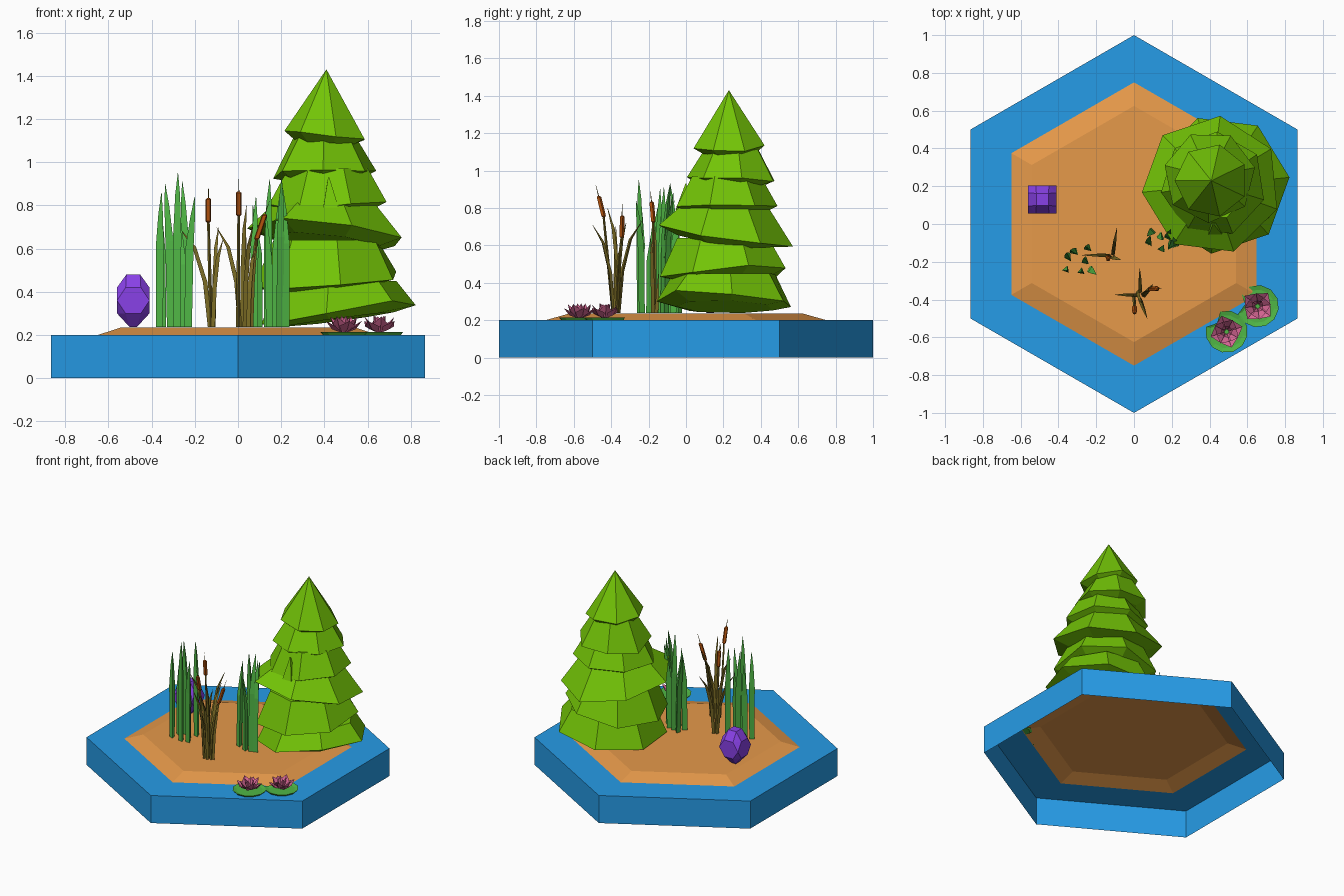
import bpy, bmesh, random
from math import sin, cos, pi
from mathutils import Vector

random.seed(4)
if "Cube" in bpy.data.objects:
    bpy.data.objects.remove(bpy.data.objects["Cube"])


def material(name, r, g, b):
    m = bpy.data.materials.new(name)
    m.use_nodes = True
    m.diffuse_color = (r, g, b, 1)
    m.node_tree.nodes["Principled BSDF"].inputs["Base Color"].default_value = (r, g, b, 1)
    return m


BLUE = material("water blue", .02, .34, .82)
SAND = material("sand", .79, .32, .068)
PINE = material("pine green", .17, .55, .002)
REED = material("reed green", .08, .47, .06)
PURPLE = material("gem purple", .25, .053, .8)
OLIVE = material("stem olive", .2, .15, .018)
BROWN = material("cattail brown", .45, .085, .004)
PINK = material("petal pink", .7, .14, .31)


def finish(name, bm, mat, closed=True):
    if closed:
        bmesh.ops.recalc_face_normals(bm, faces=bm.faces)
    me = bpy.data.meshes.new(name)
    bm.to_mesh(me)
    bm.free()
    me.materials.append(mat)
    ob = bpy.data.objects.new(name, me)
    bpy.context.collection.objects.link(ob)


def ring(r, z, n, cx=0, cy=0, turn=0.0):
    return [Vector((cx + r * cos(turn + 2 * pi * i / n),
                    cy + r * sin(turn + 2 * pi * i / n), z)) for i in range(n)]


def loft(bm, rings, bottom=False, top=False):
    """Skin a stack of equal rings, ordered from bottom to top."""
    vs = [[bm.verts.new(p) for p in r] for r in rings]
    n = len(vs[0])
    for a, b in zip(vs, vs[1:]):
        for i in range(n):
            j = (i + 1) % n
            bm.faces.new((a[i], a[j], b[j], b[i]))
    if bottom:
        bm.faces.new(vs[0][::-1])
    if top:
        bm.faces.new(vs[-1])


# Hexagonal base, open underneath
bm = bmesh.new()
loft(bm, [ring(1, 0, 6, turn=pi / 6), ring(1, .2, 6, turn=pi / 6), ring(.75, .2, 6, turn=pi / 6)])
finish("base", bm, BLUE, False)

# Sand island with a sloped shore
bm = bmesh.new()
loft(bm, [ring(.75, .2, 6, turn=pi / 6), ring(.625, .235, 6, turn=pi / 6)], top=True)
finish("sand_island", bm, SAND, False)

# Fir tiers: centre x, y, rim z, rim radius, top z, top radius, tilt along x, tilt along y, turn
tiers = [
    (.455, .21, .30, .37, .45, .28, .05, -.01, .1),
    (.415, .20, .45, .345, .64, .25, .03, .01, .4),
    (.41, .205, .66, .37, .83, .22, -.04, -.05, pi + .1),
    (.42, .21, .80, .28, .97, .19, .01, 0, .6),
    (.40, .25, .95, .245, 1.13, .14, .01, 0, .2),
    (.41, .23, 1.12, .195, 1.43, .001, -.01, 0, .45),
]
for cx, cy, z, r, zt, rt, tx, ty, turn in tiers:
    rim = ring(r, z, 7, cx, cy, turn)
    under = ring(r * .72, z - .03, 7, cx, cy, turn)
    for p in rim + under:
        p.z = max(.238, p.z + tx * (p.x - cx) / r + ty * (p.y - cy) / r)
    for p in rim:
        p.z = max(.25, p.z + random.uniform(-.02, .02))
    bm = bmesh.new()
    loft(bm, [under, rim, ring(rt, zt, 7, cx, cy, turn)], True, True)
    bmesh.ops.remove_doubles(bm, verts=bm.verts, dist=.003)
    finish("fir_tier", bm, PINE)

# Small upright tuft on the front of the fir
bm = bmesh.new()
loft(bm, [ring(.05, .79, 4, .43, -.02, .8), ring(.004, .93, 4, .42, .0, .8)], True, True)
finish("fir_tuft", bm, PINE)

# Faceted gem: hull of a waist square, side panels and small caps
bm = bmesh.new()
centre, root2 = (-.485, .13), 2 ** .5
for p in ring(.075 * root2, .36, 4, *centre, pi / 4):
    bm.verts.new(p)
for w, z in ((.018, .238), (.032, .48)):
    for p in ring(w * root2, z, 4, *centre, pi / 4):
        bm.verts.new(p)
for z in (.3, .42):
    for s in (-1, 1):
        for t in (-.035, .035):
            bm.verts.new((centre[0] + s * .075, centre[1] + t, z))
            bm.verts.new((centre[0] + t, centre[1] + s * .075, z))
bmesh.ops.convex_hull(bm, input=bm.verts)
bmesh.ops.dissolve_limit(bm, angle_limit=.02, verts=bm.verts, edges=bm.edges)
finish("gem", bm, PURPLE)


def stalk(name, points, widths, mat, n=3, turn=0.0):
    """Tapered stalk through a few points."""
    bm = bmesh.new()
    loft(bm, [ring(w, p[2], n, p[0], p[1], turn) for p, w in zip(points, widths)], True, True)
    finish(name, bm, mat)


# Two clumps of green reeds, broad side forward: root x, root y, tip height
clumps = [
    (-.36, -.24, .86), (-.345, -.18, .80), (-.31, -.15, .90), (-.28, -.25, .95),
    (-.23, -.24, .84), (-.24, -.13, .91), (-.255, -.20, .72),
    (.08, -.10, .84), (.095, -.04, .80), (.14, -.06, .92), (.15, -.13, .76),
    (.19, -.12, .93), (.18, -.07, .85), (.22, -.11, .88),
]
for x, y, h in clumps:
    dx, dy = random.uniform(-.02, .02), random.uniform(-.03, .03)
    mid = .238 + (h - .238) * .6
    stalk("reed_blade", [(x, y, .238), (x + dx * .3, y + dy * .3, mid),
                         (x + dx, y + dy, h - .1), (x + dx * 1.5, y + dy * 1.5, h)],
          (.02, .022, .013, .001), REED, 3, pi / 2 + random.uniform(-.5, .5))

# Cattails: root, head bottom, head top
cattails = [
    ((.0, -.39, .238), (.003, -.44, .75), (.003, -.468, .865)),
    ((.045, -.37, .238), (.085, -.345, .64), (.125, -.342, .76)),
    ((-.125, -.17, .238), (-.137, -.175, .72), (-.137, -.185, .835)),
]
for root, low, high in cattails:
    a, b, c = Vector(root), Vector(low), Vector(high)
    stalk("cattail_stem", [a, a.lerp(b, .5), b], (.009, .008, .006), OLIVE, 4)
    stalk("cattail_head", [b, b.lerp(c, .06), b.lerp(c, .94), c],
          (.006, .0135, .0135, .005), BROWN, 5, -pi / 2 + pi / 5)
    stalk("cattail_tip", [c, c + (c - b) * .5], (.003, .001), OLIVE)

# Long olive leaves bending outward: root x, y and tip x, y, z
leaves = [
    (.01, -.38, -.10, -.375, .70), (.03, -.36, .03, -.235, .73), (.03, -.39, .07, -.50, .71),
    (.06, -.37, .10, -.32, .72), (.02, -.36, .04, -.42, .80), (.05, -.38, .085, -.34, .62),
    (-.13, -.17, -.275, -.165, .70), (-.11, -.16, -.09, -.02, .70), (-.115, -.18, -.07, -.19, .64),
]
for x, y, u, v, h in leaves:
    path = [(x + (u - x) * t, y + (v - y) * t, .238 + (h - .238) * z)
            for t, z in ((0, 0), (.15, .45), (.5, .8), (1, 1))]
    stalk("cattail_leaf", path, (.011, .012, .01, .001), OLIVE, 3,
          pi / 2 + random.uniform(-.6, .6))


def petal(bm, o, a, length, width, rise):
    """Broad pointed petal folded along its middle."""
    d, side, up = Vector((cos(a), sin(a), 0)), Vector((-sin(a), cos(a), 0)), Vector((0, 0, 1))
    root = bm.verts.new(o + d * .01)
    tip = bm.verts.new(o + d * length + up * rise)
    mid = bm.verts.new(o + d * length * .65 + up * rise * .3)
    for s in (-1, 1):
        edge = bm.verts.new(o + d * length * .6 + side * width * s + up * rise * .55)
        quad = (root, mid, tip, edge)
        bm.faces.new(quad if s < 0 else quad[::-1])


# Water lilies on notched pads with a raised lip
for cx, cy, turn in ((.49, -.57, .3), (.655, -.435, .9)):
    bm = bmesh.new()
    rings = [ring(r, z, 12, cx, cy, turn) for r, z in ((.1, .201), (.112, .214), (.088, .207))]
    for r in rings:
        r[4] = r[4].lerp(Vector((cx, cy, r[4].z)), .4)
    loft(bm, rings, True, True)
    finish("lily_pad", bm, REED)

    bm = bmesh.new()
    for length, width, rise, off in ((.088, .042, .055, 0), (.07, .036, .075, pi / 4),
                                     (.034, .022, .08, 0)):
        for i in range(4):
            petal(bm, Vector((cx, cy, .21)), turn + off + i * pi / 2, length, width, rise)
    finish("lily_flower", bm, PINK, False)
